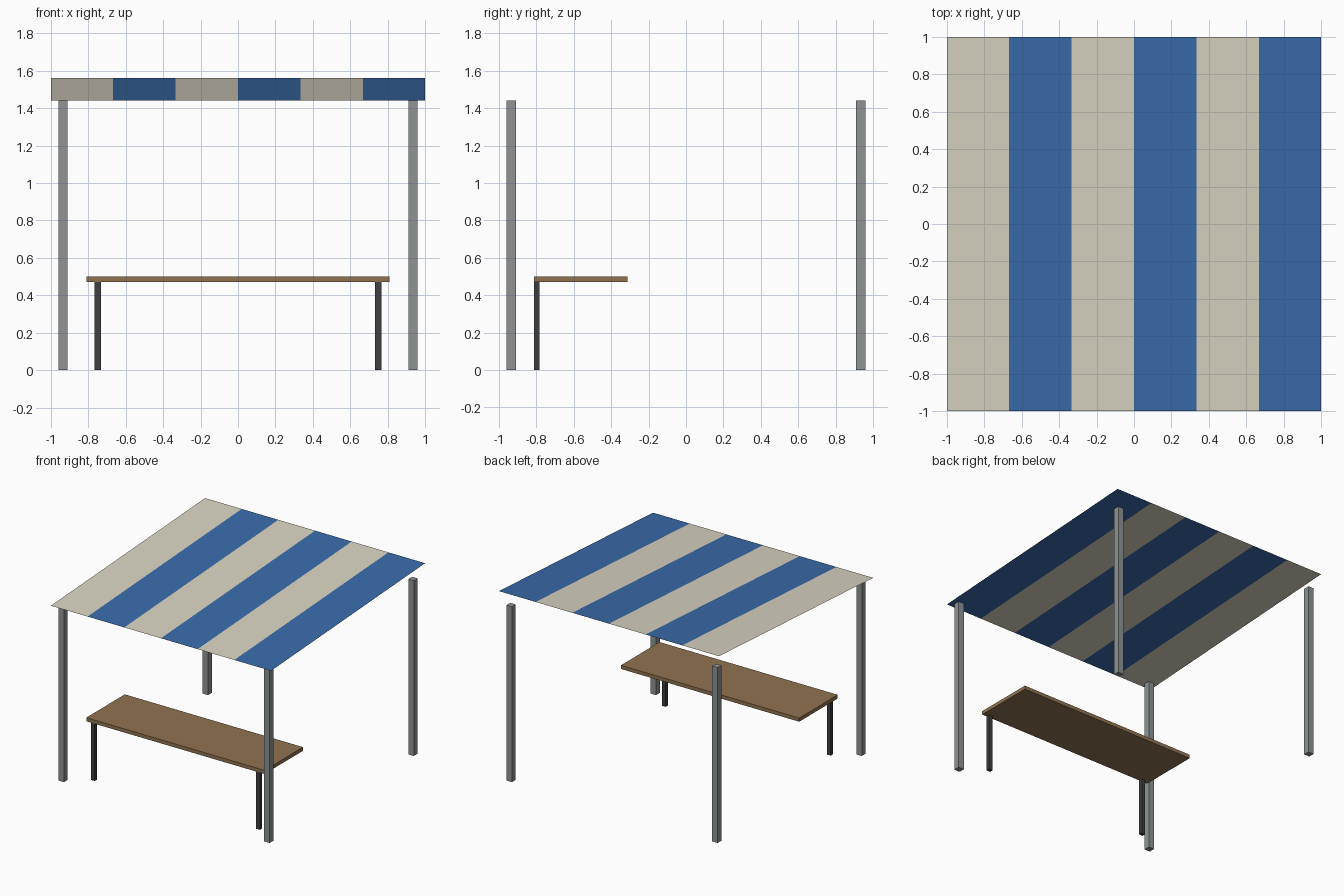
import bpy
import bmesh

if "Cube" in bpy.data.objects:
    bpy.data.objects.remove(bpy.data.objects["Cube"])


def to_linear(c):
    return c / 12.92 if c <= 0.04045 else ((c + 0.055) / 1.055) ** 2.4


def material(name, rgb):
    mat = bpy.data.materials.new(name)
    mat.diffuse_color = (*[to_linear(c) for c in rgb], 1.0)
    mat.use_nodes = True
    mat.node_tree.nodes["Principled BSDF"].inputs["Base Color"].default_value = mat.diffuse_color
    return mat


def finish(name, bm, mats):
    mesh = bpy.data.meshes.new(name)
    bm.to_mesh(mesh)
    bm.free()
    for mat in mats:
        mesh.materials.append(mat)
    obj = bpy.data.objects.new(name, mesh)
    bpy.context.collection.objects.link(obj)
    return obj


def box(name, center, size, mat):
    bm = bmesh.new()
    bmesh.ops.create_cube(bm, size=1.0)
    bmesh.ops.scale(bm, vec=size, verts=bm.verts)
    obj = finish(name, bm, [mat])
    obj.location = center
    return obj


cream = material("cream_cloth", (0.85, 0.83, 0.76))
blue = material("blue_cloth", (0.23, 0.42, 0.67))
steel = material("steel", (0.56, 0.58, 0.58))
wood = material("wood", (0.57, 0.45, 0.32))
dark = material("dark_metal", (0.25, 0.25, 0.26))

# Striped canopy: one thin sheet, rising from front to back
STRIPES = 6
FRONT_Z, BACK_Z = 1.44, 1.56
bm = bmesh.new()
front, back = [], []
for i in range(STRIPES + 1):
    x = -1 + 2 * i / STRIPES
    front.append(bm.verts.new((x, -1, FRONT_Z)))
    back.append(bm.verts.new((x, 1, BACK_Z)))
for i in range(STRIPES):
    face = bm.faces.new((front[i], front[i + 1], back[i + 1], back[i]))
    face.material_index = i % 2
finish("canopy", bm, [cream, blue])

# Four corner posts, all the same height
for sx, side in ((-1, "left"), (1, "right")):
    for sy, end in ((-1, "front"), (1, "back")):
        box(f"{end}_{side}_post", (sx * 0.935, sy * 0.935, 0.72),
            (0.05, 0.05, 1.44), steel)

# Counter with two legs under its front edge
box("counter_top", (0, -0.5625, 0.485), (1.62, 0.5, 0.03), wood)
for sx, side in ((-1, "left"), (1, "right")):
    box(f"counter_{side}_leg", (sx * 0.75, -0.7975, 0.235),
        (0.034, 0.03, 0.47), dark)
